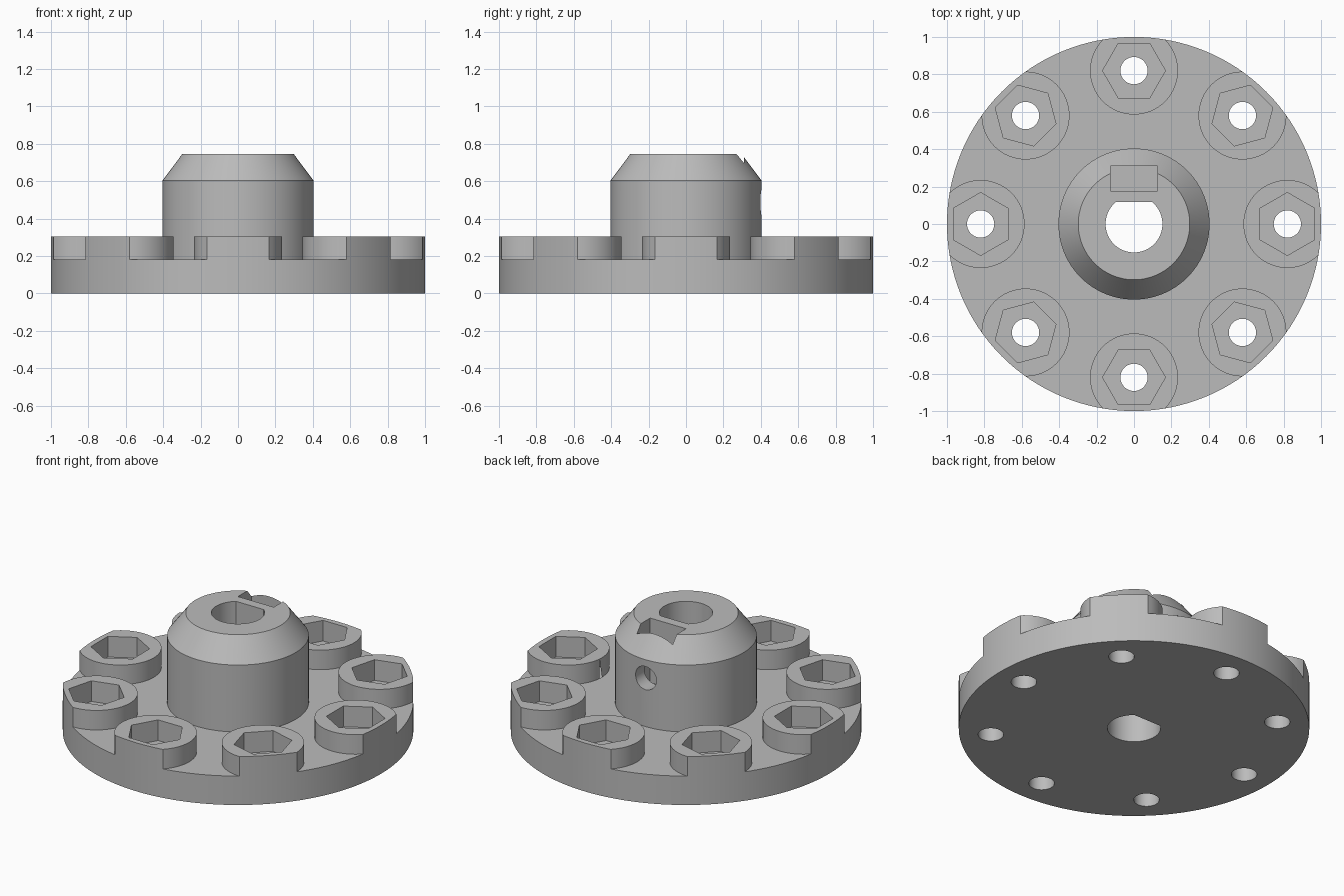
import bpy
import bmesh
from math import cos, sin, pi, radians

cube = bpy.data.objects.get("Cube")
if cube:
    bpy.data.objects.remove(cube, do_unlink=True)

FLANGE_TOP, BOSS_TOP, HUB_TOP = 0.182, 0.305, 0.745
BOLT_RING, BOLT_R = 0.82, 0.073
BOSSES = 8

grey = bpy.data.materials.new("plain grey")
grey.use_nodes = True
colour = (0.5, 0.5, 0.5, 1)
grey.diffuse_color = colour
grey.node_tree.nodes["Principled BSDF"].inputs["Base Color"].default_value = colour


def make_object(name, bm):
    bmesh.ops.recalc_face_normals(bm, faces=bm.faces)
    mesh = bpy.data.meshes.new(name)
    bm.to_mesh(mesh)
    bm.free()
    mesh.materials.append(grey)
    obj = bpy.data.objects.new(name, mesh)
    bpy.context.collection.objects.link(obj)
    return obj


def loft(bm, rings, sides, centre=(0, 0), turn=0, y_max=None):
    """Capped solid through (radius, height) rings, optionally flattened at y_max."""
    loops = []
    for r, z in rings:
        loop = []
        for i in range(sides):
            a = turn + 2 * pi * i / sides
            y = centre[1] + r * sin(a)
            if y_max is not None:
                y = min(y, y_max)
            loop.append(bm.verts.new((centre[0] + r * cos(a), y, z)))
        loops.append(loop)
    for low, high in zip(loops, loops[1:]):
        for i in range(sides):
            j = (i + 1) % sides
            bm.faces.new((low[i], low[j], high[j], high[i]))
    bm.faces.new(loops[0][::-1])
    bm.faces.new(loops[-1])


def solid(name, rings, sides, **options):
    bm = bmesh.new()
    loft(bm, rings, sides, **options)
    return make_object(name, bm)


def bolt_circle(name, radius, bottom, top, sides):
    """The same prism repeated at each bolt position."""
    bm = bmesh.new()
    for k in range(BOSSES):
        a = 2 * pi * k / BOSSES
        loft(bm, [(radius, bottom), (radius, top)], sides,
             centre=(BOLT_RING * cos(a), BOLT_RING * sin(a)), turn=a + pi / 2)
    return make_object(name, bm)


def combine(target, tool, operation):
    mod = target.modifiers.new(tool.name, "BOOLEAN")
    mod.operation = operation
    mod.solver = "EXACT"
    mod.object = tool
    bpy.context.view_layer.objects.active = target
    bpy.ops.object.modifier_apply(modifier=mod.name)
    bpy.data.objects.remove(tool, do_unlink=True)


# Round flange, with the space around the bosses cleared away
body = solid("flanged_hub", [(1, 0), (1, BOSS_TOP)], 128)
waste = solid("clearance", [(1.2, FLANGE_TOP), (1.2, 0.6)], 64)
combine(waste, bolt_circle("bosses", 0.235, 0.1, 0.8, 64), "DIFFERENCE")
combine(body, waste, "DIFFERENCE")

# Central hub with a conical shoulder
hub = solid("hub", [(0.404, 0.08), (0.404, 0.603), (0.298, HUB_TOP)], 96)
combine(body, hub, "UNION")

# Bolt holes and hexagonal nut pockets
combine(body, bolt_circle("bolt_holes", BOLT_R, -0.2, 0.6, 40), "DIFFERENCE")
combine(body, bolt_circle("nut_pockets", 0.168, 0.175, 0.6, 6), "DIFFERENCE")

# D-shaped shaft bore
bore = solid("shaft_bore", [(0.152, -0.2), (0.152, 1)], 64, y_max=0.118)
combine(body, bore, "DIFFERENCE")

# Upright slot for the captive nut
bm = bmesh.new()
bmesh.ops.create_cube(bm, size=1)
bmesh.ops.scale(bm, vec=(0.25, 0.133, 0.66), verts=bm.verts)
bmesh.ops.translate(bm, vec=(0, 0.244, 0.67), verts=bm.verts)
combine(body, make_object("nut_slot", bm), "DIFFERENCE")

# Grub screw hole from the back of the hub to the bore
screw = solid("screw_hole", [(BOLT_R, 0.02), (BOLT_R, 0.7)], 40)
screw.rotation_euler.x = radians(-90)
screw.location.z = 0.487
bpy.context.view_layer.update()
combine(body, screw, "DIFFERENCE")

# Smooth curved walls, keep machined edges crisp
bpy.ops.object.select_all(action="DESELECT")
body.select_set(True)
bpy.context.view_layer.objects.active = body
bpy.ops.object.shade_smooth_by_angle(angle=radians(25))
